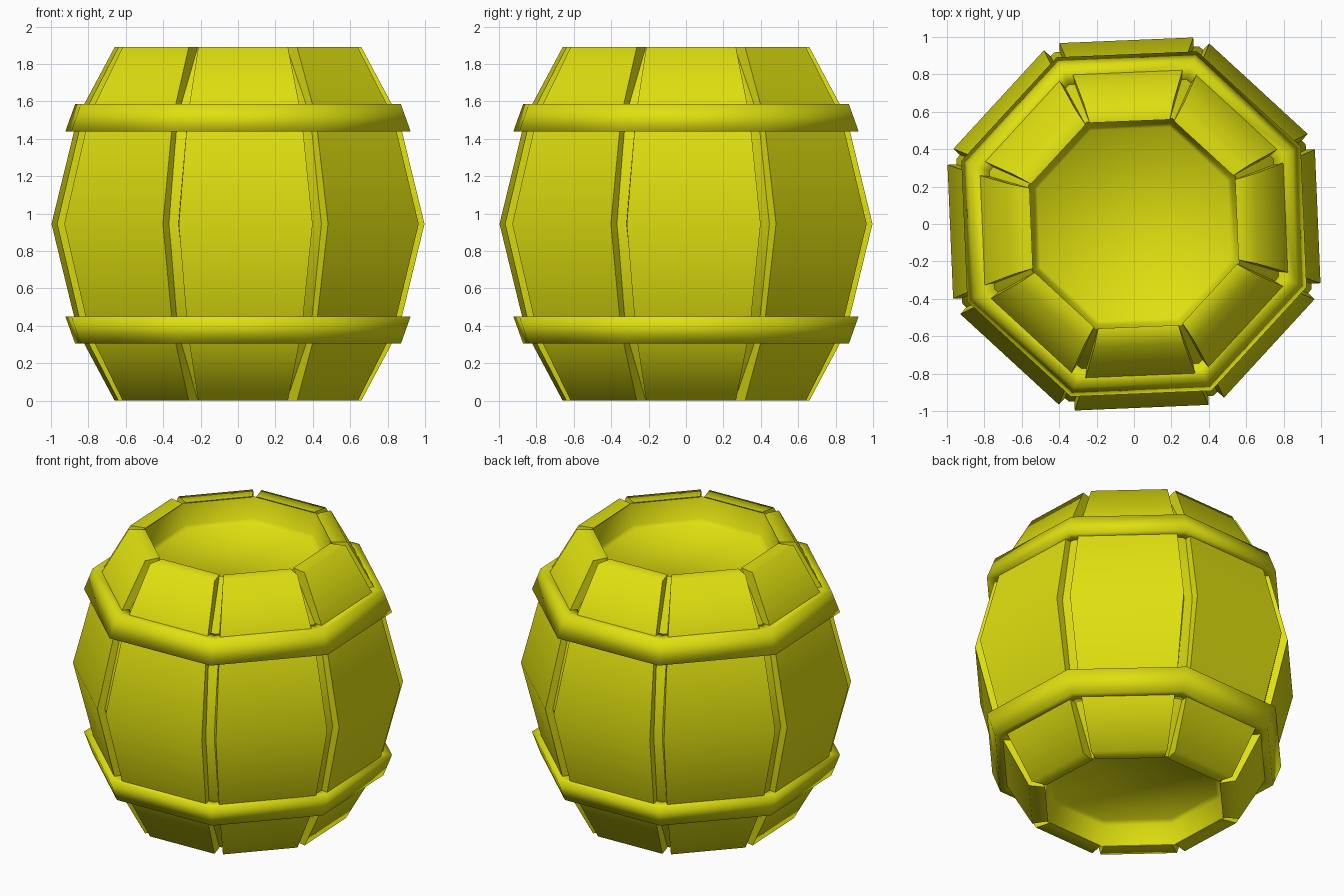
import bpy, bmesh, math
from mathutils import Matrix

cube = bpy.data.objects.get("Cube")
if cube:
    bpy.data.objects.remove(cube, do_unlink=True)

SIDES = 8
STEP = math.tau / SIDES
TURN = math.radians(2.4)      # slight twist of the whole barrel
MID = 0.945                   # half the height

yellow = bpy.data.materials.new("barrel_yellow")
yellow.use_nodes = True
colour = (0.74, 0.74, 0.005, 1)
yellow.diffuse_color = colour
yellow.node_tree.nodes["Principled BSDF"].inputs["Base Color"].default_value = colour


def finish(name, bm, angle):
    bmesh.ops.recalc_face_normals(bm, faces=bm.faces)
    mesh = bpy.data.meshes.new(name)
    bm.to_mesh(mesh)
    bm.free()
    mesh.materials.append(yellow)
    obj = bpy.data.objects.new(name, mesh)
    bpy.context.collection.objects.link(obj)
    bpy.ops.object.select_all(action='DESELECT')
    obj.select_set(True)
    bpy.context.view_layer.objects.active = obj
    bpy.ops.object.shade_smooth_by_angle(angle=math.radians(angle))
    return obj


def octagon_lathe(name, profile, closed, angle):
    """Sweep (apothem, height above middle) points round the eight sides."""
    bm = bmesh.new()
    rings = []
    for a, h in profile:
        r = a / math.cos(STEP / 2)
        rings.append([bm.verts.new((r * math.cos(TURN + (i + .5) * STEP),
                                    r * math.sin(TURN + (i + .5) * STEP), MID + h))
                      for i in range(SIDES)])
    pairs = list(zip(rings, rings[1:]))
    if closed:
        pairs.append((rings[-1], rings[0]))
    else:
        bm.faces.new(rings[0])
        bm.faces.new(rings[-1])
    for lo, hi in pairs:
        for i in range(SIDES):
            j = (i + 1) % SIDES
            bm.faces.new((lo[i], lo[j], hi[j], hi[i]))
    return finish(name, bm, angle)


def mirrored(half):
    """Extend a middle-to-top list to a full bottom-to-top list."""
    return [(p[0], -p[1], *p[2:]) for p in reversed(half[1:])] + half


# Inner body with a recessed lid at each end
octagon_lathe("inner_body", mirrored([(0.935, 0), (0.80, 0.575), (0.555, 0.94),
                                      (0.53, 0.80), (0.51, 0.775)]), False, 60)

# Staves: outer apothem, height, outer half width, inner apothem, inner half width
stave_profile = mirrored([(0.983, 0, 0.358, 0.92, 0.358),
                          (0.845, 0.575, 0.305, 0.78, 0.295),
                          (0.65, MID, 0.24, 0.55, 0.215)])
for n in range(SIDES):
    bm = bmesh.new()
    sections = [[bm.verts.new(v) for v in ((a, -w, MID + h), (a, w, MID + h),
                                           (b, u, MID + h), (b, -u, MID + h))]
                for a, h, w, b, u in stave_profile]
    for lo, hi in zip(sections, sections[1:]):
        for i in range(4):
            j = (i + 1) % 4
            bm.faces.new((lo[i], lo[j], hi[j], hi[i]))
    bm.faces.new(sections[0])
    bm.faces.new(sections[-1])
    bmesh.ops.transform(bm, matrix=Matrix.Rotation(TURN + n * STEP, 4, 'Z'), verts=bm.verts)
    finish(f"stave_{n + 1}", bm, 70)

# Hoops flaring towards the middle
for name, s in (("upper_hoop", 1), ("lower_hoop", -1)):
    octagon_lathe(name, [(0.80, s * 0.495), (0.908, s * 0.495),
                         (0.857, s * 0.64), (0.76, s * 0.64)], True, 115)
